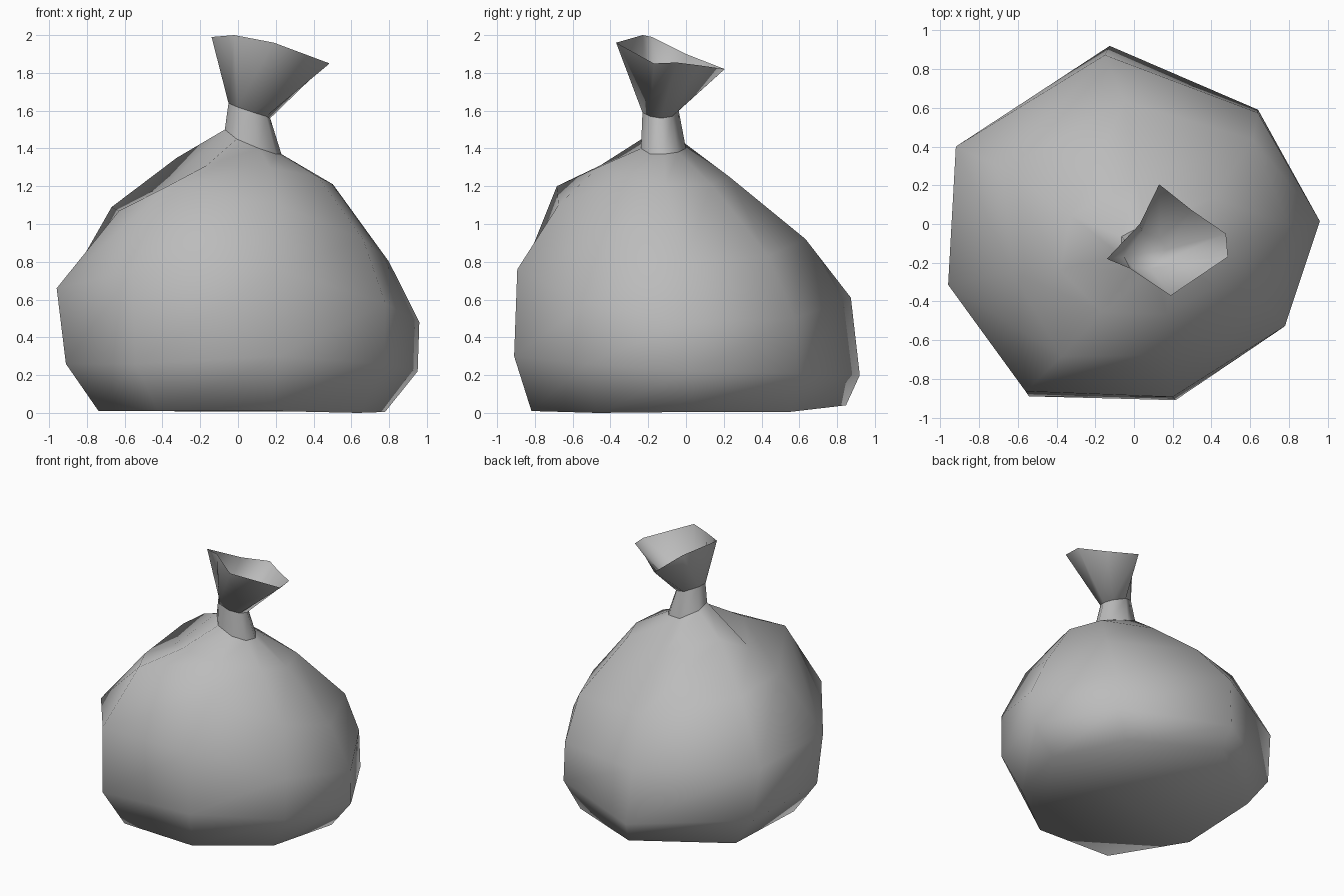
import bpy
import bmesh

cube = bpy.data.objects.get("Cube")
if cube:
    bpy.data.objects.remove(cube, do_unlink=True)

# One plain grey for the whole sack
grey = bpy.data.materials.new("plain_grey")
grey.use_nodes = True
GREY = (0.5, 0.5, 0.5, 1.0)
grey.diffuse_color = GREY
grey.node_tree.nodes["Principled BSDF"].inputs["Base Color"].default_value = GREY

# Uneven eight-sided footprint shared by every cross-section,
# counter-clockwise starting from the model's left
FOOTPRINT = [(0.96, 0.03), (0.64, 0.59), (-0.15, 0.92), (-0.92, 0.43),
             (-0.96, -0.31), (-0.56, -0.88), (0.2, -0.91), (0.78, -0.53)]


def ring(centre, scale, heights, nudges=None):
    """Scaled footprint with a height per corner; nudges shift single corners."""
    points = []
    for i, ((fx, fy), z) in enumerate(zip(FOOTPRINT, heights)):
        dx, dy = (nudges or {}).get(i, (0, 0))
        points.append((centre[0] + fx * scale[0] + dx,
                       centre[1] + fy * scale[1] + dy, z))
    return points


def loft(name, rings, bottom=False):
    """Skin a stack of rings, closing the lowest one when asked."""
    bm = bmesh.new()
    loops = [[bm.verts.new(p) for p in r] for r in rings]
    n = len(FOOTPRINT)
    for low, high in zip(loops, loops[1:]):
        for i in range(n):
            j = (i + 1) % n
            bm.faces.new((low[i], low[j], high[j], high[i]))
    if bottom:
        bm.faces.new(loops[0][::-1])
    for face in bm.faces:
        face.smooth = True
    mesh = bpy.data.meshes.new(name)
    bm.to_mesh(mesh)
    bm.free()
    mesh.materials.append(grey)
    obj = bpy.data.objects.new(name, mesh)
    bpy.context.collection.objects.link(obj)
    return obj


# Neck cross-sections, shared between neighbouring parts
neck_base = ring((0.08, -0.12), (0.156, 0.13),
                 (1.37, 1.38, 1.4, 1.47, 1.5, 1.45, 1.4, 1.37))
neck_pinch = ring((0.06, -0.135), (0.115, 0.105),
                  (1.56, 1.57, 1.6, 1.64, 1.64, 1.62, 1.59, 1.57))

# Bulging sack
loft("sack_body", [
    ring((0.02, 0.01), (0.79, 0.91),
         (0.005, 0.005, 0.04, 0.01, 0.01, 0.01, 0.01, 0)),
    ring((0.02, 0), (0.97, 1.0),
         (0.22, 0.21, 0.2, 0.24, 0.26, 0.26, 0.3, 0.26), {5: (-0.02, -0.01)}),
    ring((0, -0.015), (1.0, 0.965),
         (0.48, 0.5, 0.61, 0.65, 0.66, 0.75, 0.76, 0.58), {1: (0, 0.02)}),
    ring((0.065, -0.025), (0.765, 0.715),
         (0.8, 0.83, 0.92, 1.09, 1.07, 1.2, 1.1, 0.92),
         {1: (0.06, 0.04), 3: (-0.03, 0), 4: (0.04, 0), 5: (-0.01, -0.03)}),
    ring((0.08, -0.12), (0.44, 0.38),
         (1.21, 1.21, 1.25, 1.35, 1.2, 1.31, 1.3, 1.25),
         {1: (0.05, 0.03), 4: (-0.04, 0)}),
    neck_base], bottom=True)

# Tied neck
loft("tied_neck", [neck_base, neck_pinch])

# Flared mouth, gathered shut at the pinch
mouth_rim = [(0.475, -0.05, 1.855), (0.3, 0.07, 1.84), (0.13, 0.205, 1.82),
             (0.03, 0, 1.9), (-0.14, -0.18, 1.99), (-0.02, -0.23, 2.0),
             (0.19, -0.37, 1.96), (0.485, -0.17, 1.85)]
loft("open_mouth", [neck_pinch, mouth_rim], bottom=True)
